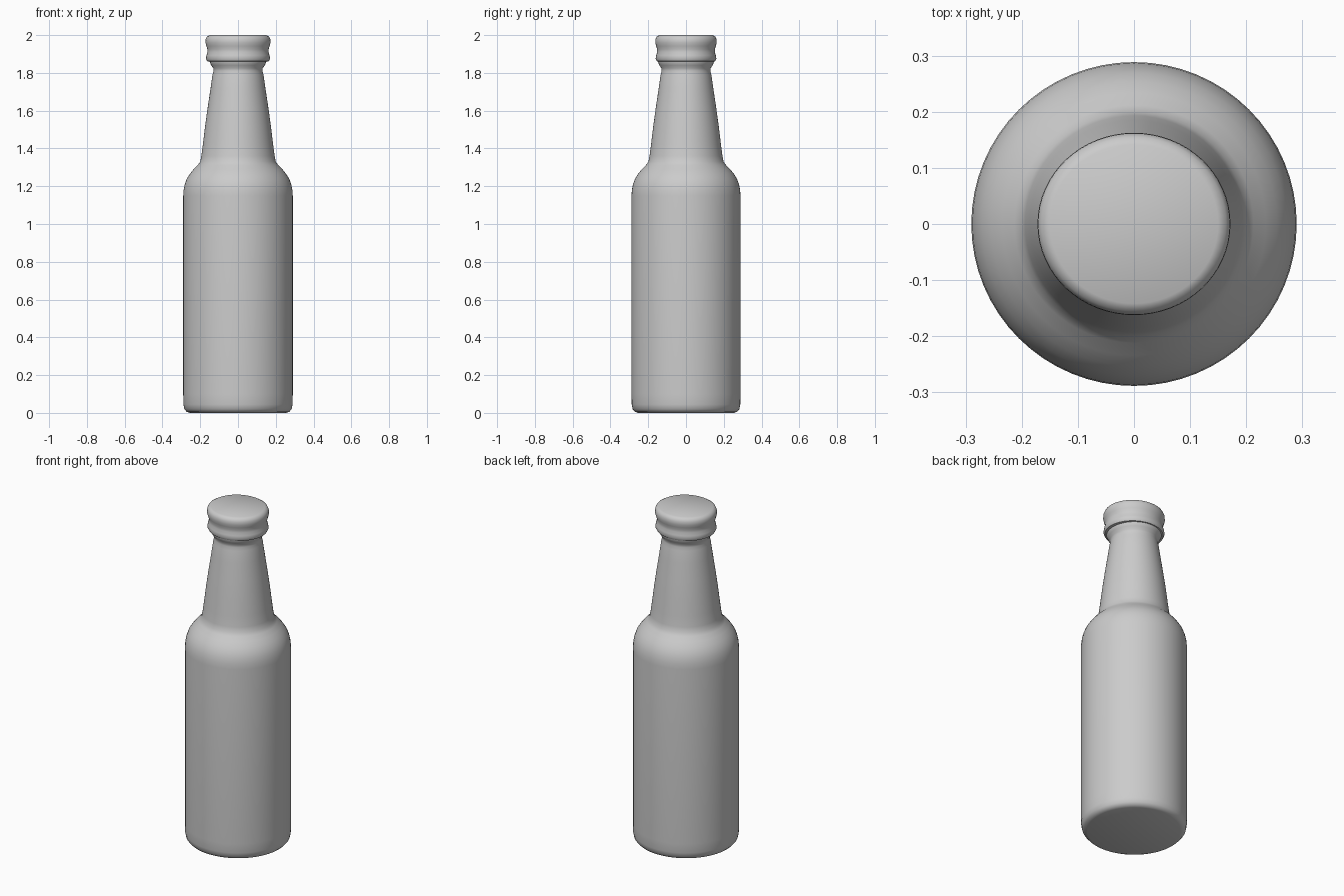
import bpy
import bmesh
from math import pi, sin, cos

if "Cube" in bpy.data.objects:
    bpy.data.objects.remove(bpy.data.objects["Cube"], do_unlink=True)

SIDES = 64

grey = bpy.data.materials.new("plain grey")
grey.use_nodes = True
colour = (0.6, 0.6, 0.6, 1)
grey.diffuse_color = colour
grey.node_tree.nodes["Principled BSDF"].inputs["Base Color"].default_value = colour


def lathe(name, profile, depth=1.0):
    """Turn a (radius, height) profile around z, with flat ends; depth scales y."""
    bm = bmesh.new()
    rings = []
    for r, z in profile:
        angles = [2 * pi * i / SIDES for i in range(SIDES)]
        rings.append([bm.verts.new((r * cos(a), r * depth * sin(a), z)) for a in angles])
    for low, high in zip(rings, rings[1:]):
        for i in range(SIDES):
            j = (i + 1) % SIDES
            bm.faces.new((low[i], low[j], high[j], high[i]))
    bm.faces.new(rings[0][::-1])
    bm.faces.new(rings[-1])
    mesh = bpy.data.meshes.new(name)
    bm.to_mesh(mesh)
    bm.free()
    mesh.materials.append(grey)
    obj = bpy.data.objects.new(name, mesh)
    bpy.context.collection.objects.link(obj)
    bpy.ops.object.select_all(action="DESELECT")
    obj.select_set(True)
    bpy.context.view_layer.objects.active = obj
    bpy.ops.object.shade_smooth_by_angle(angle=0.7)
    return obj


# Bottle: rounded base, straight body, round shoulder, tapered neck, collar
lathe("bottle", [
    (0.255, 0), (0.272, 0.006), (0.284, 0.02), (0.289, 0.045),
    (0.29, 0.1), (0.29, 1.15), (0.288, 1.18), (0.282, 1.21), (0.271, 1.24),
    (0.255, 1.265), (0.235, 1.29), (0.213, 1.312), (0.2, 1.33),
    (0.194, 1.36), (0.186, 1.42), (0.174, 1.52), (0.16, 1.62),
    (0.145, 1.72), (0.135, 1.79), (0.13, 1.81), (0.131, 1.825),
    (0.142, 1.84), (0.15, 1.86), (0.15, 1.9),
], depth=0.995)

# Cap: flared skirt, slight waist, rounded top edge, a little wider than deep
lathe("bottle_cap", [
    (0.145, 1.858), (0.163, 1.862), (0.17, 1.875), (0.167, 1.893),
    (0.162, 1.91), (0.162, 1.925), (0.167, 1.942), (0.172, 1.96),
    (0.171, 1.978), (0.164, 1.992), (0.15, 2.0),
], depth=0.945)
